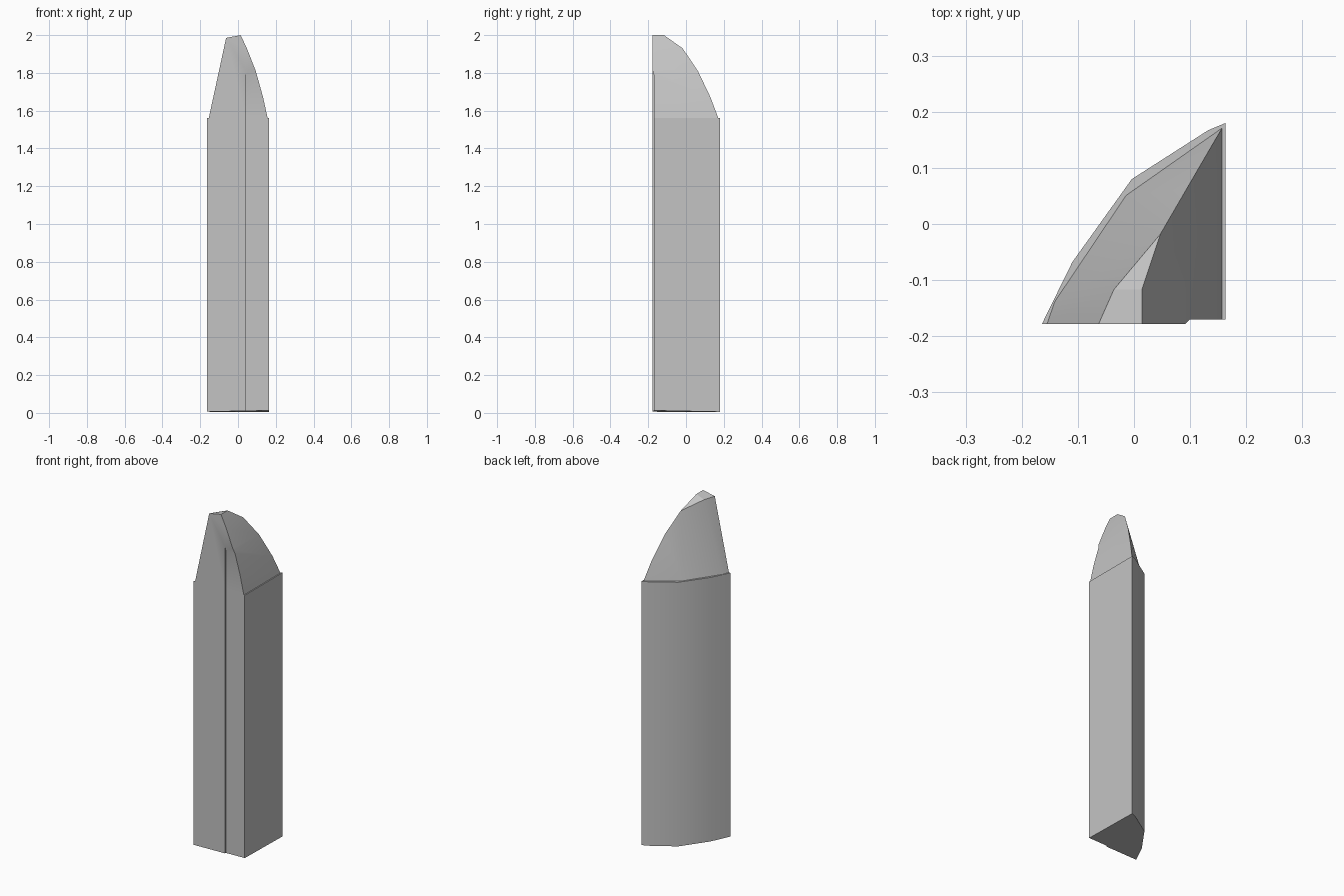
import bpy, bmesh, math

cube = bpy.data.objects.get("Cube")
if cube:
    bpy.data.objects.remove(cube, do_unlink=True)

grey = bpy.data.materials.new("light_grey")
grey.use_nodes = True
grey.diffuse_color = (0.55, 0.55, 0.55, 1)
grey.node_tree.nodes["Principled BSDF"].inputs["Base Color"].default_value = grey.diffuse_color

FRONT, STEP, SHOULDER = -0.178, -0.17, 1.56


def make(name, bm):
    bmesh.ops.remove_doubles(bm, verts=bm.verts[:], dist=0.0001)
    bmesh.ops.recalc_face_normals(bm, faces=bm.faces[:])
    mesh = bpy.data.meshes.new(name)
    bm.to_mesh(mesh)
    bm.free()
    mesh.materials.append(grey)
    obj = bpy.data.objects.new(name, mesh)
    bpy.context.collection.objects.link(obj)
    return obj


def add_face(bm, points):
    bm.faces.new([bm.verts.new(p) for p in points])


def prism(bm, bottom, top):
    add_face(bm, bottom)
    add_face(bm, top)
    for i in range(len(bottom)):
        j = (i + 1) % len(bottom)
        add_face(bm, [bottom[i], bottom[j], top[j], top[i]])


def smooth(obj):
    bpy.ops.object.select_all(action='DESELECT')
    obj.select_set(True)
    bpy.context.view_layer.objects.active = obj
    bpy.ops.object.shade_smooth_by_angle(angle=math.radians(28))


# Shaft: curved back, two flat sides, shallow step in the front, tilted base
outline = [(-0.164, FRONT), (0.04, FRONT), (0.04, STEP), (0.163, STEP), (0.163, 0.18),
           (0.132, 0.167), (-0.004, 0.08), (-0.11, -0.068)]


def base_z(x, y):
    return max(0, 0.006 + 0.02 * x - 0.02 * y)


bm = bmesh.new()
prism(bm, [(x, y, base_z(x, y)) for x, y in outline], [(x, y, SHOULDER) for x, y in outline])
smooth(make("shaft", bm))

# Tip: curved side extruded along y, trimmed by a tapering back wall
side = [(0.014, -0.117, 2.0), (0.047, -0.018, 1.93), (0.094, 0.063, 1.81),
        (0.133, 0.13, 1.67), (0.157, 0.171, SHOULDER)]
rim = [(x, FRONT, z) for x, y, z in side]
foot = [(-0.155, FRONT, SHOULDER), (-0.141, -0.138, SHOULDER), (-0.014, 0.051, SHOULDER)]
crest = [(-0.063, FRONT, 1.985), (-0.036, -0.117, 1.98)]

bm = bmesh.new()
add_face(bm, [foot[0], *rim[::-1], crest[0]])
for i in range(4):
    add_face(bm, [rim[i], rim[i + 1], side[i + 1], side[i]])
add_face(bm, [crest[0], rim[0], side[0], crest[1]])
add_face(bm, [crest[1], side[0], side[1]])
add_face(bm, [foot[0], foot[1], crest[1], crest[0]])
add_face(bm, [foot[1], foot[2], side[1], crest[1]])
for i in range(1, 4):
    add_face(bm, [foot[2], side[i], side[i + 1]])
add_face(bm, [*foot, side[4], rim[4]])
tip = make("tip", bm)

# Cutter that carries the front step up into the tip, with a sloped ceiling
bm = bmesh.new()
section = [(STEP, 1.4), (-0.25, 1.4), (-0.25, 2.06), (STEP, 1.79)]
prism(bm, [(0.04, y, z) for y, z in section], [(0.3, y, z) for y, z in section])
cutter = make("step_cutter", bm)
cutter.hide_render = True
cutter.hide_set(True)

cut = tip.modifiers.new("step", 'BOOLEAN')
cut.operation = 'DIFFERENCE'
cut.solver = 'EXACT'
cut.object = cutter
bpy.context.view_layer.objects.active = tip
bpy.ops.object.modifier_apply(modifier="step")
bpy.data.objects.remove(cutter, do_unlink=True)
smooth(tip)
